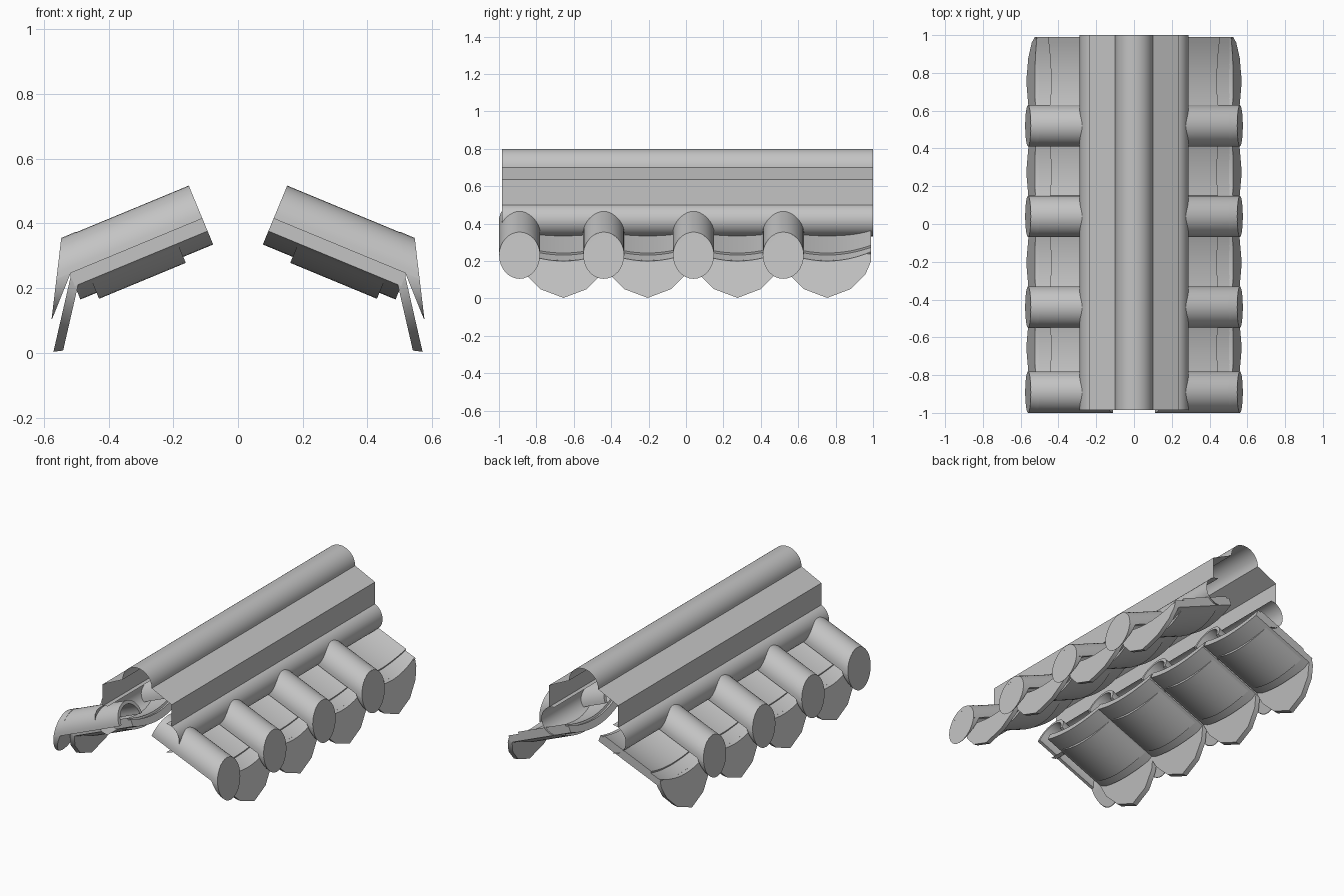
import bpy, bmesh
from math import sin, cos, pi, radians

if "Cube" in bpy.data.objects:
    bpy.data.objects.remove(bpy.data.objects["Cube"], do_unlink=True)

clay = bpy.data.materials.new("grey_clay")
clay.use_nodes = True
colour = (0.55, 0.55, 0.55, 1)
clay.diffuse_color = colour
clay.node_tree.nodes["Principled BSDF"].inputs["Base Color"].default_value = colour

PITCH = radians(22.5)
TOP = (0.11, 0.415)          # upper end of the sloping tile line (x, z)
PAN_HALF = 0.235
built = []


def on_slope(s, y, h):
    """Point at distance s down the slope, lifted h along its normal."""
    return (TOP[0] + s * cos(PITCH) + h * sin(PITCH), y,
            TOP[1] - s * sin(PITCH) + h * cos(PITCH))


def finish(name, bm):
    bmesh.ops.recalc_face_normals(bm, faces=bm.faces)
    me = bpy.data.meshes.new(name)
    bm.to_mesh(me)
    bm.free()
    me.materials.append(clay)
    ob = bpy.data.objects.new(name, me)
    bpy.context.collection.objects.link(ob)
    mirror = ob.modifiers.new("both_sides", "MIRROR")
    mirror.merge_threshold = 0.0005
    built.append(ob)


def loft(name, ring_a, ring_b, closed=True):
    """Join two matching rings; closed rings also get end caps."""
    bm = bmesh.new()
    a = [bm.verts.new(p) for p in ring_a]
    b = [bm.verts.new(p) for p in ring_b]
    n = len(a)
    for i in range(n if closed else n - 1):
        j = (i + 1) % n
        bm.faces.new((a[i], a[j], b[j], b[i]))
    if closed:
        # caps run as strips between the outer and inner arcs
        for ring in (a, b):
            for i in range(n // 2 - 1):
                bm.faces.new((ring[i], ring[i + 1], ring[n - 2 - i], ring[n - 1 - i]))
    finish(name, bm)


def sheet(name, profile):
    loft(name, [(x, -0.985, z) for x, z in profile],
         [(x, 1.0, z) for x, z in profile], closed=False)


def arc(cx, cz, r, start, end, n):
    return [(cx + r * cos(radians(start + (end - start) * i / n)),
             cz + r * sin(radians(start + (end - start) * i / n))) for i in range(n + 1)]


def pan(name, yc, half, sag, lift, thick, s0, s1):
    n = 16
    ts = [-1 + 2 * i / n for i in range(n + 1)]
    upper = [(yc + half * t, lift - sag * (1 - t * t)) for t in ts]
    ring = upper + [(y, h - thick) for y, h in reversed(upper)]
    loft(name, [on_slope(s0, y, h) for y, h in ring],
         [on_slope(s1, y, h) for y, h in ring])


def drum(name, yc):
    ring = arc(yc, 0, 0.11, 0, 180, 20) + arc(yc, 0, 0.09, 180, 0, 20)
    loft(name, [on_slope(0, y, h) for y, h in ring],
         [on_slope(0.488 - 0.555 * h, y, h) for y, h in ring])


def drum_end(name, yc):
    """Oval face closing a drum tile, its lower half tapering to a lip."""
    bm = bmesh.new()
    n = 32
    front, back = [], []
    for i in range(n):
        a = 2 * pi * i / n
        u, v = cos(a), sin(a)
        x, y, z = 0.561 - 0.015 * v, yc + 0.109 * u, 0.23 + 0.125 * v
        depth = 1 + min(v, 0) * 0.95
        front.append(bm.verts.new((x, y, z)))
        back.append(bm.verts.new((x - 0.045 * depth, y, z + 0.019 * depth)))
    for i in range(n):
        j = (i + 1) % n
        bm.faces.new((front[i], front[j], back[j], back[i]))
    bm.faces.new(front)
    bm.faces.new(back[:n // 2 + 1])
    bm.faces.new(back[n // 2:] + back[:1])
    finish(name, bm)


def drip_lobe(name, yc):
    """Pointed plate hanging from the lower end of a pan tile."""
    n = 12
    ts = [-1 + 2 * i / n for i in range(n + 1)]
    outline = [(PAN_HALF * t, 0.25 - 0.05 * (1 - t * t)) for t in ts]
    side = [(0.235, 0.2), (0.205, 0.13), (0.125, 0.05)]
    outline += side + [(0, 0.003)] + [(-y, z) for y, z in reversed(side)]
    bm = bmesh.new()
    outer, inner = [], []
    for dy, z in outline:
        x = 0.515 + 0.229 * (0.245 - z)
        outer.append(bm.verts.new((x, yc + dy, z)))
        inner.append(bm.verts.new((x - 0.03, yc + dy, z + 0.004)))
    for i in range(len(outer)):
        j = (i + 1) % len(outer)
        bm.faces.new((outer[i], outer[j], inner[j], inner[i]))
    bm.faces.new(outer)
    bm.faces.new(inner)
    finish(name, bm)


# Ridge: round cap, sloping shoulder, upright band and lower roll
sheet("ridge_cap", arc(0, 0.7, 0.1, 90, 0, 12) + [(0.236, 0.635), (0.236, 0.5)])
sheet("ridge_lower_roll", arc(0.2, 0.42, 0.088, 90, -90, 16))

# Rows of round tiles and pan tiles
for k, y in enumerate((-0.89, -0.44, 0.04, 0.52), start=1):
    drum(f"drum_tile_{k}", y)
    drum_end(f"drum_tile_end_{k}", y)
    yc = min(y + PAN_HALF, 1 - PAN_HALF)
    pan(f"pan_tile_{k}", yc, PAN_HALF, 0.045, 0, 0.042, 0, 0.444)
    pan(f"upper_pan_tile_{k}", yc, PAN_HALF, 0.045, 0.012, 0.013, 0.02, 0.37)
    pan(f"under_pan_tile_{k}", yc, 0.22, 0.06, -0.02, 0.027, 0.1, 0.39)
    drip_lobe(f"drip_lobe_{k}", yc)

# Smooth the curves and keep the edges sharp
bpy.ops.object.select_all(action="DESELECT")
for ob in built:
    ob.select_set(True)
bpy.context.view_layer.objects.active = built[0]
bpy.ops.object.shade_smooth_by_angle(angle=radians(25))
